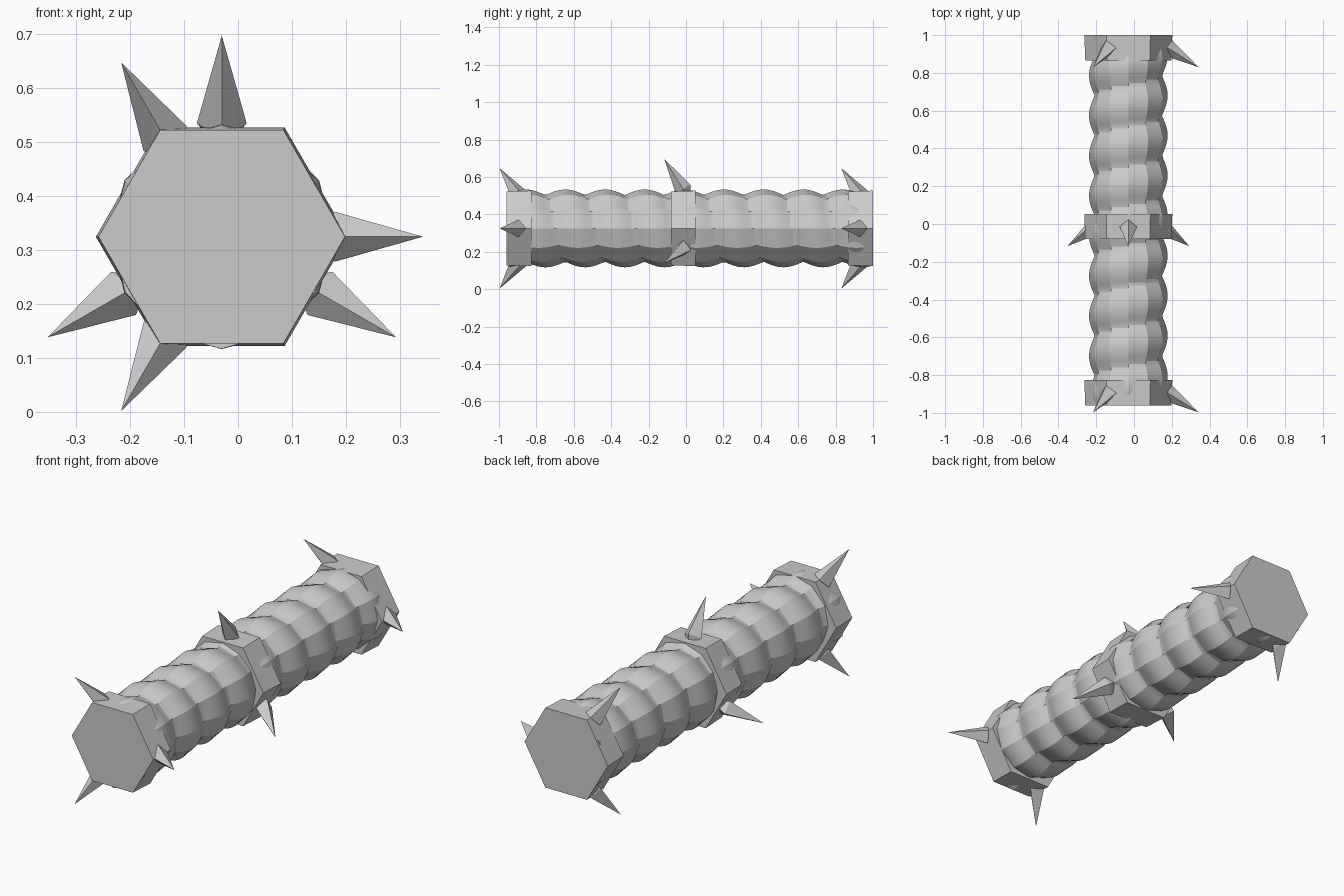
import bpy, bmesh, math
from mathutils import Vector

if "Cube" in bpy.data.objects:
    bpy.data.objects.remove(bpy.data.objects["Cube"])

CX, CZ = -0.03, 0.325      # axis of the club in x and z

grey = bpy.data.materials.new("plain grey")
grey.diffuse_color = (0.6, 0.6, 0.6, 1)
grey.use_nodes = True
grey.node_tree.nodes["Principled BSDF"].inputs["Base Color"].default_value = grey.diffuse_color


def finish(bm, name):
    bmesh.ops.recalc_face_normals(bm, faces=bm.faces)
    me = bpy.data.meshes.new(name)
    bm.to_mesh(me)
    bm.free()
    ob = bpy.data.objects.new(name, me)
    bpy.context.collection.objects.link(ob)
    me.materials.append(grey)
    return ob


def loft(name, sides, ys, radius):
    """Rings along y joined into a closed tube; radius(angle, y)."""
    bm = bmesh.new()
    rings = []
    for y in ys:
        ring = []
        for i in range(sides):
            a = 2 * math.pi * i / sides
            r = radius(a, y)
            ring.append(bm.verts.new((CX + r * math.cos(a), y, CZ + r * math.sin(a))))
        rings.append(ring)
    for p, q in zip(rings, rings[1:]):
        for i in range(sides):
            j = (i + 1) % sides
            bm.faces.new((p[i], p[j], q[j], q[i]))
    bm.faces.new(rings[0])
    bm.faces.new(rings[-1])
    return finish(bm, name)


# Twisted shaft: rounded ridges winding around the axis
def ridge(a, y):
    return 0.178 + 0.03 * abs(math.sin(math.pi * (y - 0.68) / 0.212 + a / 2 + math.pi / 2))


steps = 112
shaft = loft("shaft", 12, [-0.95 + 1.94 * k / steps for k in range(steps + 1)], ridge)
bpy.context.view_layer.objects.active = shaft
shaft.select_set(True)
bpy.ops.object.shade_smooth_by_angle(angle=math.radians(22))
shaft.select_set(False)


# Four-sided spike leaning to the front, with a pointed root sunk in the band
def spike(name, y, deg):
    a = math.radians(deg)
    out = Vector((math.cos(a), 0, math.sin(a)))
    side = Vector((-math.sin(a), 0, math.cos(a)))
    base = Vector((CX, y, CZ)) + out * 0.21
    tip = Vector((CX, y - 0.102, CZ)) + out * 0.372
    axis = (tip - base).normalized()
    up = axis.cross(side).normalized()
    bm = bmesh.new()
    rim = [bm.verts.new(base + d * 0.046) for d in (side, up, -side, -up)]
    top, root = bm.verts.new(tip), bm.verts.new(base - axis * 0.07)
    for i in range(4):
        bm.faces.new((rim[i], rim[(i + 1) % 4], top))
        bm.faces.new((rim[(i + 1) % 4], rim[i], root))
    finish(bm, name)


# Hexagonal bands, each with three spikes
for part, y0, y1, spike_y, first in (("front", -0.96, -0.825, -0.895, 0),
                                     ("middle", -0.08, 0.052, -0.015, 90),
                                     ("back", 0.866, 1.0, 0.932, 0)):
    mid = (y0 + y1) / 2
    loft(part + "_band", 6, [y0, y1],
         lambda a, y, m=mid: 0.228 if y < m else 0.233)
    for k in range(3):
        spike(f"{part}_spike_{k + 1}", spike_y, first + 120 * k)
